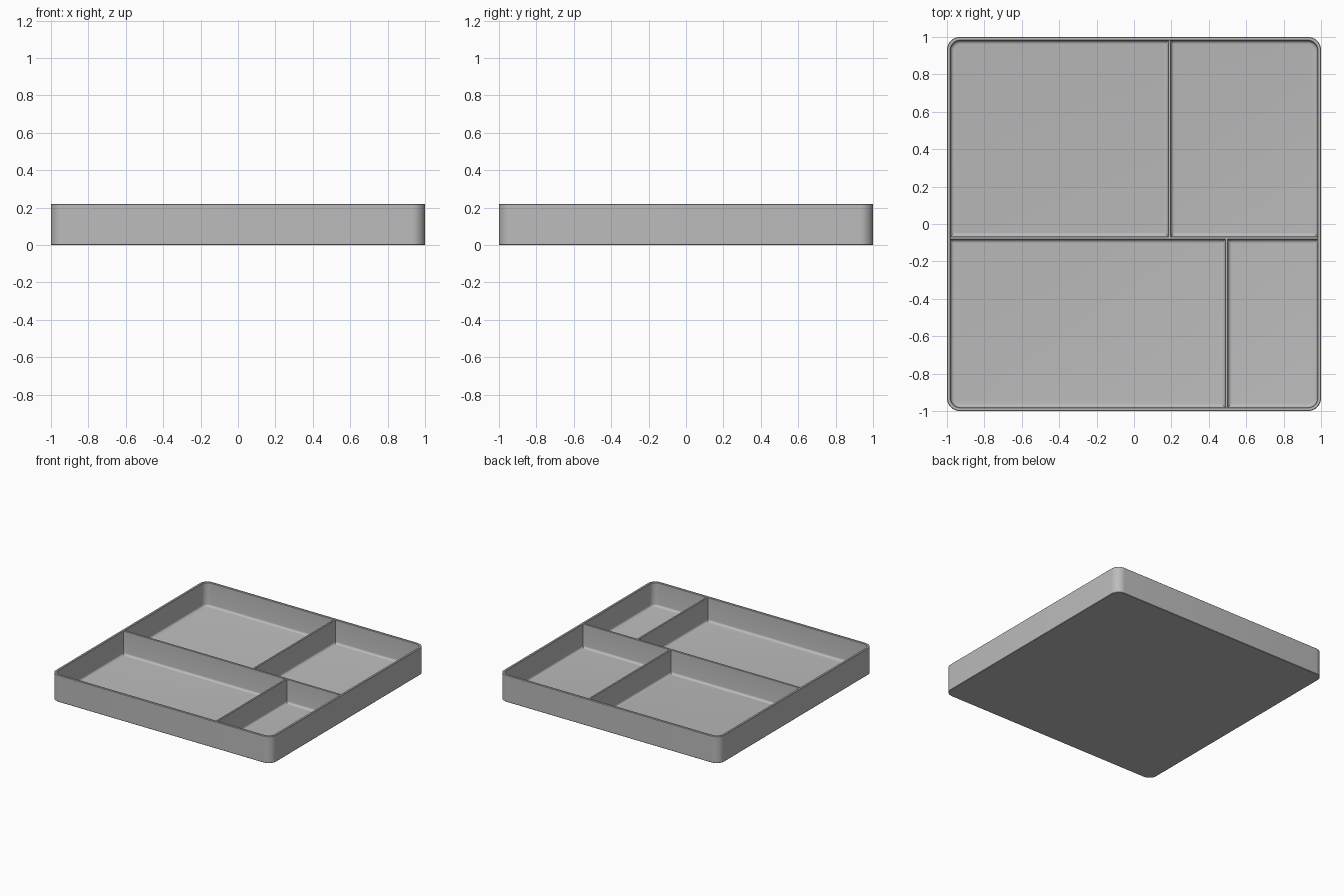
import bpy, bmesh
from math import sin, cos, pi, radians

if "Cube" in bpy.data.objects:
    bpy.data.objects.remove(bpy.data.objects["Cube"])

HEIGHT, FLOOR, WALL, FILLET = 0.22, 0.025, 0.02, 0.018
INNER = 1 - WALL

grey = bpy.data.materials.new("tray grey")
grey.use_nodes = True
grey.diffuse_color = (0.5, 0.5, 0.5, 1)
grey.node_tree.nodes["Principled BSDF"].inputs["Base Color"].default_value = grey.diffuse_color


def finish(name, bm):
    bmesh.ops.recalc_face_normals(bm, faces=bm.faces)
    mesh = bpy.data.meshes.new(name)
    bm.to_mesh(mesh)
    bm.free()
    mesh.materials.append(grey)
    obj = bpy.data.objects.new(name, mesh)
    bpy.context.collection.objects.link(obj)
    bpy.ops.object.select_all(action="DESELECT")
    obj.select_set(True)
    bpy.context.view_layer.objects.active = obj
    bpy.ops.object.shade_smooth_by_angle(angle=radians(35))
    return obj


def fillet_curve(steps=5):
    """Offsets from wall and height above floor, from wall down to floor."""
    angles = [i / steps * pi / 2 for i in range(steps + 1)]
    return [(FILLET * (1 - cos(a)), FILLET * (1 - sin(a))) for a in angles]


def rounded_square(bm, half, radius, z, steps=10):
    ring = []
    for corner in range(4):
        base = corner * pi / 2
        cx = (half - radius) * (1 if corner in (0, 3) else -1)
        cy = (half - radius) * (1 if corner < 2 else -1)
        for i in range(steps + 1):
            a = base + i / steps * pi / 2
            ring.append(bm.verts.new((cx + radius * cos(a), cy + radius * sin(a), z)))
    return ring


# Tray shell: rounded-square rings up the outside, over the rim, down to the floor
RADIUS = 0.07
sections = [(0.003, 0), (0, 0.003), (0, HEIGHT - 0.003), (0.003, HEIGHT),
            (WALL - 0.003, HEIGHT), (WALL, HEIGHT - 0.003)]
sections += [(WALL + d, FLOOR + h) for d, h in fillet_curve()]
bm = bmesh.new()
rings = [rounded_square(bm, 1 - inset, RADIUS - inset, z) for inset, z in sections]
for low, high in zip(rings, rings[1:]):
    for i in range(len(low)):
        j = (i + 1) % len(low)
        bm.faces.new((low[i], low[j], high[j], high[i]))
bm.faces.new(rings[0])
bm.faces.new(rings[-1])
finish("tray_shell", bm)


# Dividers: thin wall profile with filleted feet, extruded along its length
def divider(name, start, end, half=0.008):
    side = [(half - 0.002, HEIGHT), (half, HEIGHT - 0.002)]
    side += [(half + d, FLOOR + h) for d, h in fillet_curve()]
    profile = side + [(-u, z) for u, z in reversed(side)]
    along_x = start[1] == end[1]
    bm = bmesh.new()
    ends = []
    for x, y in (start, end):
        ends.append([bm.verts.new((x, y + u, z) if along_x else (x + u, y, z))
                     for u, z in profile])
    first, last = ends
    for i in range(len(first)):
        j = (i + 1) % len(first)
        bm.faces.new((first[i], first[j], last[j], last[i]))
    bm.faces.new(first)
    bm.faces.new(last)
    finish(name, bm)


CROSS_Y = -0.075
divider("cross_divider", (-INNER, CROSS_Y), (INNER, CROSS_Y))
divider("back_divider", (0.19, CROSS_Y), (0.19, INNER))
divider("front_divider", (0.495, -INNER), (0.495, CROSS_Y))
